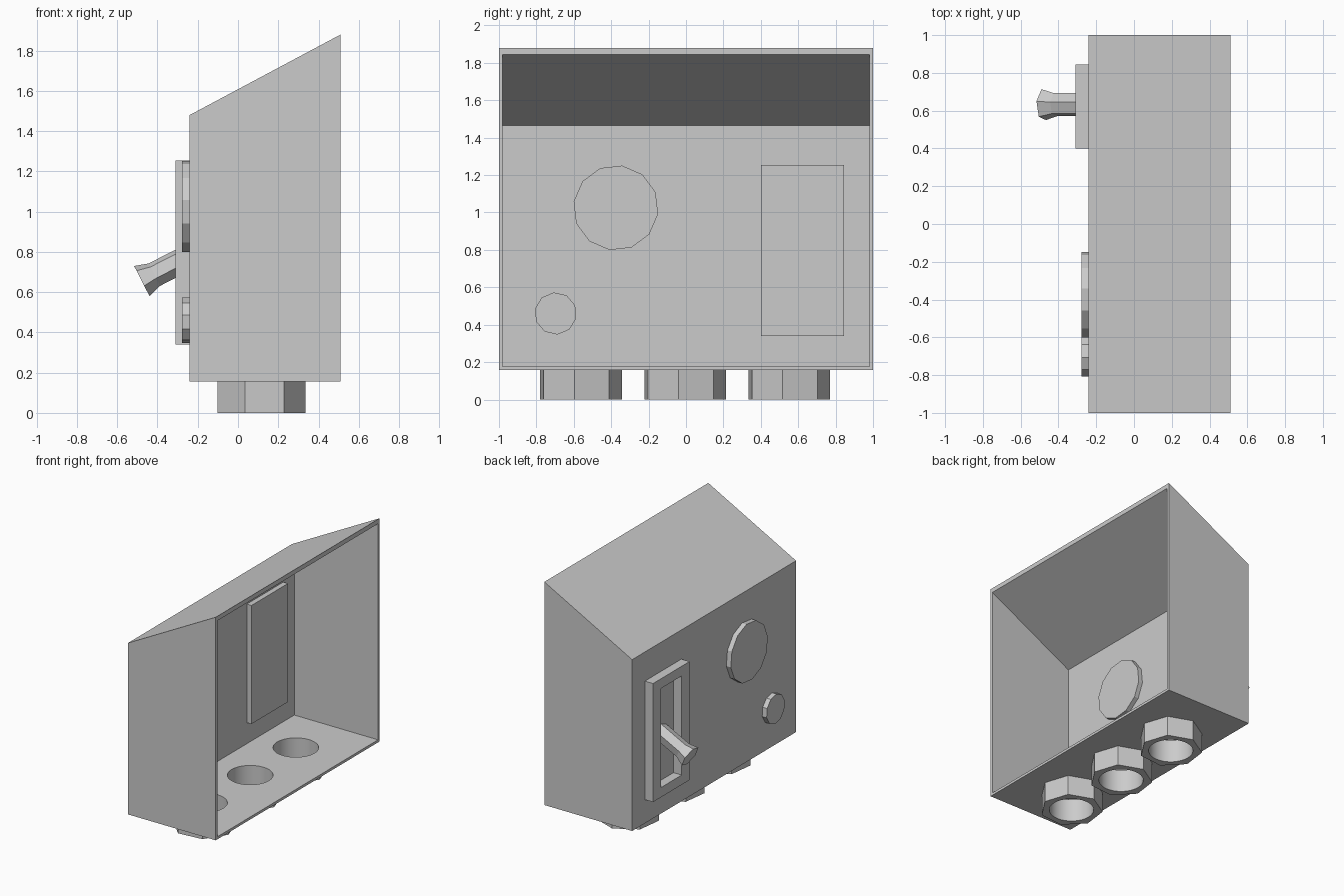
import bpy, bmesh
from math import radians, cos, sin
from mathutils import Vector

if "Cube" in bpy.data.objects:
    bpy.data.objects.remove(bpy.data.objects["Cube"])

grey = bpy.data.materials.new("plain grey")
grey.use_nodes = True
GREY = (0.6, 0.6, 0.6, 1)
grey.diffuse_color = GREY
grey.node_tree.nodes["Principled BSDF"].inputs["Base Color"].default_value = GREY


def loft(name, rings):
    """Closed solid through rings of points."""
    bm = bmesh.new()
    loops = [[bm.verts.new(p) for p in ring] for ring in rings]
    for a, b in zip(loops, loops[1:]):
        for i in range(len(a)):
            j = (i + 1) % len(a)
            bm.faces.new((a[i], a[j], b[j], b[i]))
    bm.faces.new(loops[0])
    bm.faces.new(loops[-1])
    bmesh.ops.recalc_face_normals(bm, faces=bm.faces)
    mesh = bpy.data.meshes.new(name)
    bm.to_mesh(mesh)
    bm.free()
    mesh.materials.append(grey)
    obj = bpy.data.objects.new(name, mesh)
    bpy.context.collection.objects.link(obj)
    return obj


def ring(centre, u, v, radius, sides, start):
    """Regular polygon in the plane of u and v."""
    angles = [radians(start + 360 * i / sides) for i in range(sides)]
    return [Vector(centre) + radius * (cos(a) * Vector(u) + sin(a) * Vector(v)) for a in angles]


def prism(name, profile, half_width):
    return loft(name, [[(x, y, z) for x, z in profile] for y in (-half_width, half_width)])


def block(name, x, y, z):
    return loft(name, [[(a, y[0], z[0]), (a, y[1], z[0]), (a, y[1], z[1]), (a, y[0], z[1])] for a in x])


def cut(obj, *cutters):
    for cutter in cutters:
        cutter.hide_render = True
        mod = obj.modifiers.new("cut", 'BOOLEAN')
        mod.operation = 'DIFFERENCE'
        mod.solver = 'EXACT'
        mod.object = cutter
        bpy.context.view_layer.objects.active = obj
        bpy.ops.object.modifier_apply(modifier=mod.name)


def smooth(obj):
    bpy.ops.object.select_all(action='DESELECT')
    obj.select_set(True)
    bpy.context.view_layer.objects.active = obj
    bpy.ops.object.shade_smooth_by_angle(angle=radians(20))


X, Y, Z = (1, 0, 0), (0, 1, 0), (0, 0, 1)

# Sloped-top housing, hollow and open on one broad side
housing = prism("housing", [(-0.24, 0.157), (0.51, 0.157), (0.51, 1.88), (-0.24, 1.48)], 1.0)
hollow = prism("hollow_cutter", [(-0.205, 0.177), (0.6, 0.177), (0.6, 1.893), (-0.205, 1.465)], 0.98)
cut(housing, hollow)
cutters = [hollow]

# Seven-sided conduit nuts under the floor, bored through into the housing
for i, name in enumerate(("right", "middle", "left")):
    y = -0.568 + 0.557 * i
    nut = loft("conduit_nut_" + name, [ring((0.112, y, z), X, Y, 0.226, 7, 44) for z in (0, 0.157)])
    bore = loft("bore_cutter", [ring((0.112, y, z), X, Y, 0.16, 32, 0) for z in (-0.1, 0.3)])
    cut(nut, bore)
    cut(housing, bore)
    smooth(nut)
    cutters.append(bore)
smooth(housing)

# Switch frame with a recess
frame = block("switch_frame", (-0.31, -0.165), (0.40, 0.845), (0.34, 1.255))
recess = block("recess_cutter", (-0.4, -0.24), (0.495, 0.75), (0.415, 1.18))
cut(frame, recess)
cutters.append(recess)

# Six-sided lever with a flared tip
tip = Vector((-0.478, 0.632, 0.655))
axis = Vector((0.89, 0, 0.455)).normalized()
across = Vector((-axis.z, 0, axis.x))
loft("switch_lever", [ring(tip + axis * d, across, Y, r, 6, 12)
                      for d, r in ((0, 0.086), (0.07, 0.064), (0.31, 0.064))])

# Round buttons passing through the wall
for name, y, z, r, sides, start in (("large_button", -0.375, 1.025, 0.228, 12, 21.5),
                                    ("small_button", -0.697, 0.46, 0.113, 10, 23)):
    loft(name, [ring((x, y, z), Y, Z, r, sides, start) for x in (-0.278, -0.17)])

for cutter in cutters:
    bpy.data.objects.remove(cutter)
